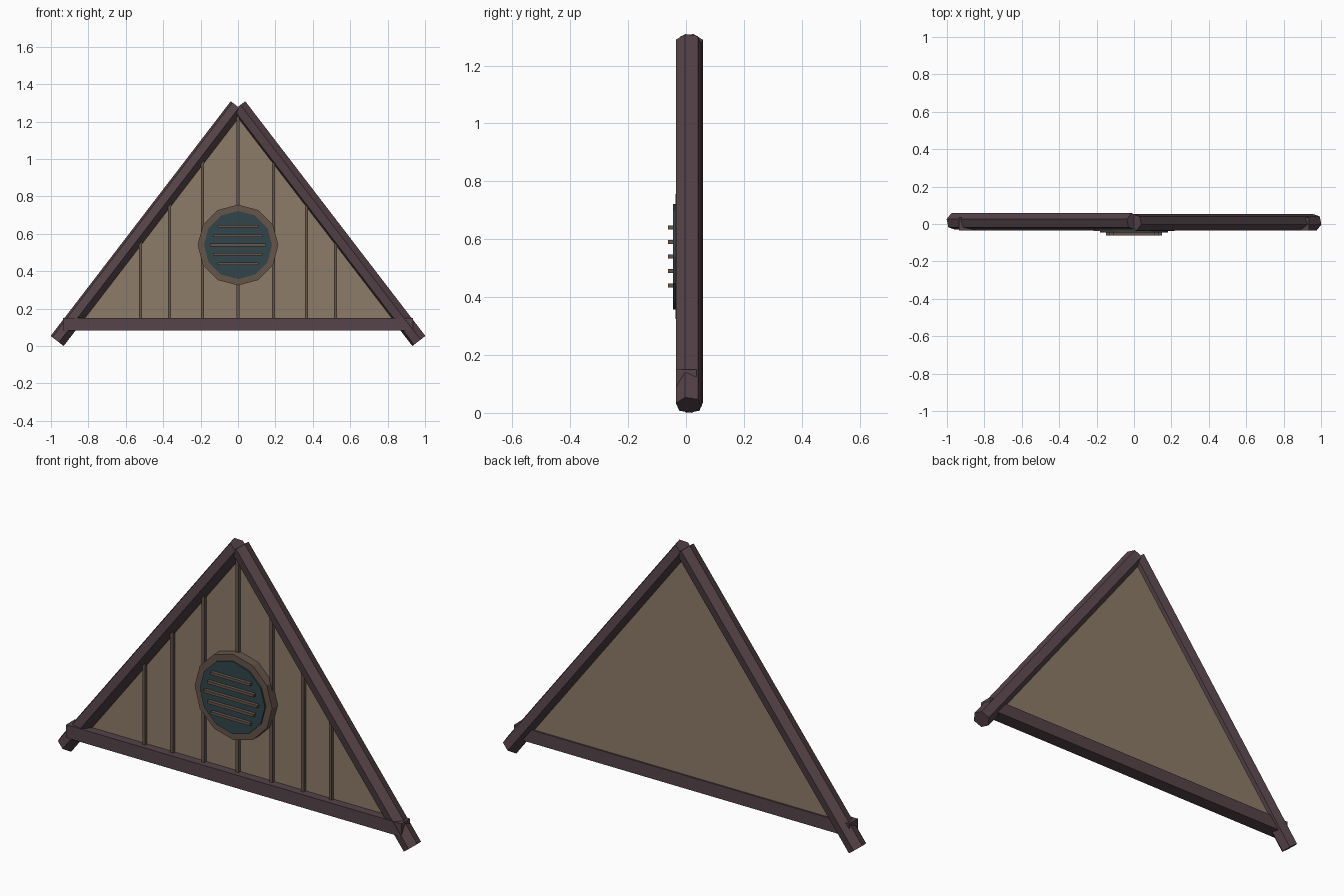
import bpy, bmesh, math
from mathutils import Matrix, Vector

cube = bpy.data.objects.get("Cube")
if cube:
    bpy.data.objects.remove(cube, do_unlink=True)


def material(name, color):
    m = bpy.data.materials.new(name)
    m.use_nodes = True
    m.diffuse_color = (*color, 1)
    m.node_tree.nodes["Principled BSDF"].inputs["Base Color"].default_value = (*color, 1)
    return m


BEAM = material("dark plum wood", (0.091, 0.056, 0.065))
PANEL = material("tan boards", (0.27, 0.2, 0.14))
TRIM = material("brown trim", (0.13, 0.09, 0.068))
TEAL = material("dark teal", (0.031, 0.06, 0.07))


def finish(name, bm, mat):
    bmesh.ops.recalc_face_normals(bm, faces=bm.faces)
    mesh = bpy.data.meshes.new(name)
    bm.to_mesh(mesh)
    bm.free()
    mesh.materials.append(mat)
    ob = bpy.data.objects.new(name, mesh)
    bpy.context.collection.objects.link(ob)
    return ob


def box(name, lo, hi, mat):
    bm = bmesh.new()
    lo, hi = Vector(lo), Vector(hi)
    bmesh.ops.create_cube(bm, size=1)
    bmesh.ops.transform(bm, verts=bm.verts,
                        matrix=Matrix.Translation((lo + hi) / 2) @ Matrix.Diagonal((*(hi - lo), 1)))
    return finish(name, bm, mat)


def prism(name, outline, y0, y1, mat):
    """Extrude an (x, z) outline from y0 to y1."""
    bm = bmesh.new()
    face = bm.faces.new([bm.verts.new((x, y0, z)) for x, z in outline])
    ext = bmesh.ops.extrude_face_region(bm, geom=[face])["geom"]
    bmesh.ops.translate(bm, verts=[v for v in ext if isinstance(v, bmesh.types.BMVert)],
                        vec=(0, y1 - y0, 0))
    return finish(name, bm, mat)


def rafter(name, side, y, phase):
    """Six-sided log from the eave to the ridge."""
    low, top = Vector((side * 0.967, y, 0.027)), Vector((side * 0.004, y, 1.282))
    axis = (top - low).normalized()
    depth = Vector((0, 1, 0))
    out = axis.cross(depth)
    if out.x * side < 0:
        out = -out
    bm = bmesh.new()
    rings = []
    for end in (low, top):
        ring = []
        for i in range(6):
            a = math.radians(phase + 60 * i)
            ring.append(bm.verts.new(end + 0.0455 * (out * math.cos(a) + depth * math.sin(a))))
        rings.append(ring)
        bm.faces.new(ring)
    for i in range(6):
        j = (i + 1) % 6
        bm.faces.new((rings[0][i], rings[0][j], rings[1][j], rings[1][i]))
    return finish(name, bm, BEAM)


def circle(radius, z=0.54, sides=12):
    return [(radius * math.sin(math.tau * i / sides), z + radius * math.cos(math.tau * i / sides))
            for i in range(sides)]


# Frame
rafter("left_rafter", 1, 0.009, -15)
rafter("right_rafter", -1, 0.014, 15)
box("tie_beam", (-0.935, -0.034, 0.084), (0.935, 0.036, 0.15), BEAM)

# Wall panel and vertical battens
prism("gable_panel", [(-0.87, 0.12), (0.87, 0.12), (0, 1.25)], 0.008, 0.028, PANEL)
for i, x in enumerate((-0.52, -0.365, -0.19, 0, 0.19, 0.365, 0.52)):
    roof = 1.24 - 1.3 * abs(x)
    box(f"batten_{i + 1}", (x - 0.008, -0.008, 0.13), (x + 0.008, 0.012, roof), TRIM)

# Round vent: surround, dark disc and slats
prism("vent_surround", circle(0.216), -0.037, 0.01, TRIM)
prism("vent_disc", circle(0.182), -0.045, -0.03, TEAL)
for i, half in enumerate((0.11, 0.13, 0.15, 0.13, 0.11)):
    z = 0.44 + 0.05 * i
    box(f"vent_slat_{i + 1}", (-half, -0.062, z - 0.007), (half, -0.04, z + 0.007), TRIM)
